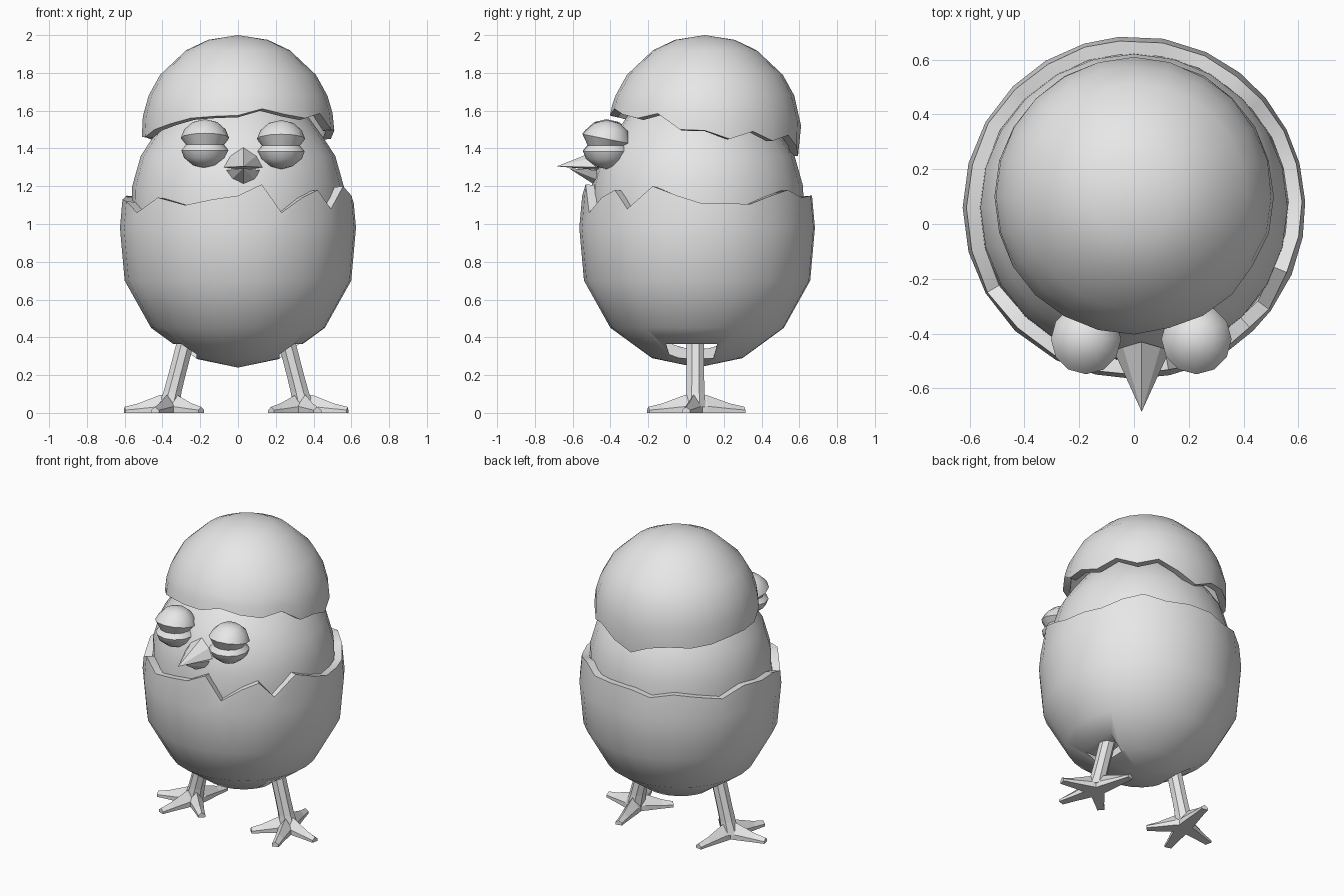
import bpy, bmesh, math
from mathutils import Vector

if "Cube" in bpy.data.objects:
    bpy.data.objects.remove(bpy.data.objects["Cube"])

grey = bpy.data.materials.new("light_grey")
grey.diffuse_color = (0.8, 0.8, 0.8, 1)
grey.use_nodes = True
grey.node_tree.nodes["Principled BSDF"].inputs["Base Color"].default_value = grey.diffuse_color


def make(name, bm, smooth=None):
    bmesh.ops.recalc_face_normals(bm, faces=bm.faces)
    me = bpy.data.meshes.new(name)
    bm.to_mesh(me)
    bm.free()
    me.materials.append(grey)
    ob = bpy.data.objects.new(name, me)
    bpy.context.collection.objects.link(ob)
    if smooth:
        shade(ob, smooth)
    return ob


def activate(ob):
    bpy.ops.object.select_all(action='DESELECT')
    ob.select_set(True)
    bpy.context.view_layer.objects.active = ob


def shade(ob, degrees):
    activate(ob)
    bpy.ops.object.shade_smooth_by_angle(angle=math.radians(degrees))


def apply_mod(ob, kind, **settings):
    activate(ob)
    mod = ob.modifiers.new(kind.lower(), kind)
    for key, value in settings.items():
        setattr(mod, key, value)
    bpy.ops.object.modifier_apply(modifier=mod.name)


def loft(bm, rings, caps=True):
    """Skin a list of rings; one-point rings become poles."""
    rows = [[bm.verts.new(p) for p in ring] for ring in rings]
    for a, b in zip(rows, rows[1:]):
        n = max(len(a), len(b))
        for i in range(n):
            j = (i + 1) % n
            if len(a) == 1:
                bm.faces.new((a[0], b[i], b[j]))
            elif len(b) == 1:
                bm.faces.new((a[i], a[j], b[0]))
            else:
                bm.faces.new((a[i], a[j], b[j], b[i]))
    if caps:
        for row in (rows[0], rows[-1]):
            if len(row) > 2:
                bm.faces.new(row)


def polar(centre, r, z, degrees):
    a = math.radians(degrees)          # 0 = front, 90 = right
    return Vector((centre[0] + r * math.sin(a), centre[1] - r * math.cos(a), z))


def lathe(centre, profile, sides):
    return [[polar(centre, r, z, 360 * i / sides) for i in range(sides if r else 1)]
            for r, z in profile]


# Lower eggshell: bowl with a cracked rim (angle, height)
AXIS = (0, 0.06)
RIM = [(0, 1.15), (12, 1.21), (22, 1.06), (34, 1.14), (44, 1.18), (53, 1.08),
       (67, 1.2), (80, 1.15), (92, 1.11), (105, 1.11), (117, 1.105), (130, 1.15),
       (142, 1.18), (155, 1.14), (170, 1.15), (185, 1.15), (197, 1.12), (211, 1.15),
       (225, 1.13), (240, 1.1), (255, 1.15), (270, 1.13), (285, 1.12), (300, 1.06),
       (316, 1.14), (333, 1.1), (347, 1.13)]
rings = [[Vector((0, 0.06, 0.24))]]
for r, z in [(0.24, 0.29), (0.46, 0.45), (0.60, 0.70), (0.625, 0.98)]:
    rings.append([polar(AXIS, r, z, a) for a, _ in RIM])
rings.append([polar(AXIS, 0.625 - 0.09 * (z - 0.98), z, a) for a, z in RIM])
bm = bmesh.new()
loft(bm, rings, caps=False)
shell = make("lower_eggshell", bm)
apply_mod(shell, 'SOLIDIFY', thickness=0.05, offset=-1)

# Leg openings in the shell
for side in (-1, 1):
    bm = bmesh.new()
    bmesh.ops.create_cube(bm, size=1)
    for v in bm.verts:
        half = 0.135 if v.co.z > 0 else 0.09
        v.co = (side * 0.37 + v.co.x * 0.3, 0.03 + 2 * v.co.y * half, 0.28 + v.co.z * 0.17)
    cutter = make("leg_opening_cutter", bm)
    cutter.hide_render = True
    apply_mod(shell, 'BOOLEAN', operation='DIFFERENCE', object=cutter, solver='EXACT')
    bpy.data.objects.remove(cutter)
shade(shell, 42)

# Eggshell cap: part of a sphere, cracked rim every 15 degrees, lower at the back
CAP = (0, 0.1)
CAP_R, CAP_Z = 0.51, 1.49
CAP_RIM = [1.575, 1.61, 1.58, 1.56, 1.585, 1.5, 1.495, 1.45, 1.49, 1.44, 1.47, 1.41,
           1.36, 1.42, 1.44, 1.43, 1.44, 1.46, 1.46, 1.46, 1.5, 1.53, 1.56, 1.57]


def cap_point(z, i):
    return polar(CAP, math.sqrt(CAP_R ** 2 - (z - CAP_Z) ** 2), z, 15 * i)


rings = [[Vector((0, 0.1, 2.0))]]
for z in (1.975, 1.92, 1.79, 1.68):
    rings.append([cap_point(z, i) for i in range(24)])
rings.append([cap_point((1.68 + z) / 2, i) for i, z in enumerate(CAP_RIM)])
rings.append([cap_point(z, i) for i, z in enumerate(CAP_RIM)])
bm = bmesh.new()
loft(bm, rings, caps=False)
cap = make("eggshell_cap", bm)
apply_mod(cap, 'SOLIDIFY', thickness=0.045, offset=-1)
shade(cap, 42)

# Chick body
bm = bmesh.new()
loft(bm, lathe(AXIS, [(0, 0.38), (0.22, 0.41), (0.42, 0.53), (0.53, 0.74), (0.565, 0.98),
                      (0.56, 1.2), (0.515, 1.36), (0.45, 1.46), (0.37, 1.57),
                      (0.22, 1.69), (0, 1.75)], 24))
make("body", bm, 42)

# Eyes: heavy lids with a recessed slit between them
for name, x, z0 in (("left_eye", -0.175, 1.425), ("right_eye", 0.228, 1.42)):
    profile = [(0, 0.13), (0.065, 0.115), (0.11, 0.075), (0.128, 0.03), (0.1, -0.005),
               (0.125, -0.035), (0.11, -0.075), (0.06, -0.115), (0, -0.13)]
    rings = lathe((x, -0.42), [(r, z0 + z) for r, z in profile], 12)
    for p in rings[3]:                      # upper lid opens toward the front
        p.z -= 0.2 * (p.y + 0.42)
    bm = bmesh.new()
    loft(bm, rings)
    make(name, bm, 40)

# Beak: two faceted cones
BEAKS = {
    "upper_beak": ((0.028, -0.685, 1.305),
                   [(-0.075, -0.46, 1.30), (-0.04, -0.45, 1.36), (0.028, -0.43, 1.405),
                    (0.096, -0.45, 1.36), (0.13, -0.46, 1.30), (0.028, -0.46, 1.285)]),
    "lower_beak": ((0.028, -0.62, 1.295),
                   [(-0.06, -0.47, 1.285), (-0.035, -0.47, 1.235), (0.028, -0.48, 1.205),
                    (0.09, -0.47, 1.235), (0.115, -0.47, 1.285)]),
}
for name, (tip, base) in BEAKS.items():
    bm = bmesh.new()
    loft(bm, [[tip], base])
    make(name, bm)

# Legs and feet, mirrored about the stance centre
STANCE = -0.01
TOES = [(0.24, -0.05), (0.08, -0.25), (-0.165, -0.16), (-0.05, 0.26)]
for side, label in ((-1, "left"), (1, "right")):
    ankle = Vector((STANCE + side * 0.35, 0.05, 0))

    # Leg: ringed, slanted tube
    rings = []
    for z, r in [(0.45, 0.052), (0.35, 0.05), (0.27, 0.05), (0.19, 0.05), (0.11, 0.052), (0.03, 0.06)]:
        centre = (ankle.x - side * 0.26 * (z - 0.06), ankle.y)
        rings.append([polar(centre, r, z, 22.5 + 45 * i) for i in range(8)])
    bm = bmesh.new()
    loft(bm, rings)
    make(label + "_leg", bm)

    # Foot: four tapering ridged toes
    bm = bmesh.new()
    for dx, dy in TOES:
        reach = Vector((side * dx, dy, 0))
        across = Vector((-reach.y, reach.x, 0)).normalized()
        rings = []
        for t, half, low, high in [(-0.08, 0.045, 0.035, 0.1), (0.22, 0.042, 0.035, 0.095),
                                   (0.7, 0.028, 0.022, 0.05), (1, 0.022, 0.015, 0.032)]:
            c = ankle + reach * t
            up = Vector((0, 0, 1))
            rings.append([c - across * half + up * 0.005, c + across * half + up * 0.005,
                          c + across * half + up * low, c + up * high,
                          c - across * half + up * low])
        loft(bm, rings)
    for v in bm.verts:
        v.co.z = 0.0 if v.co.z < 0.01 else v.co.z
    make(label + "_foot", bm)
